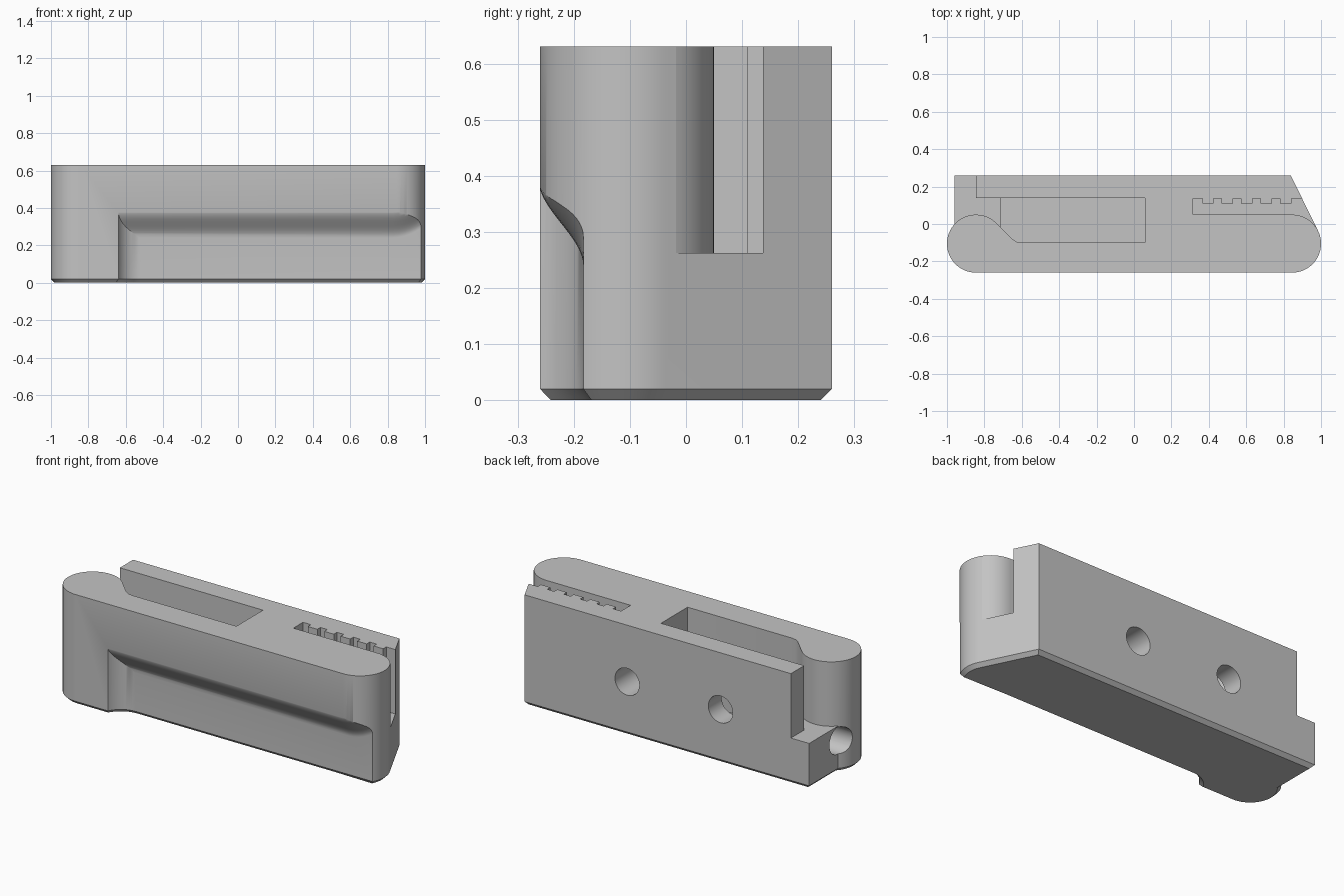
import bpy, bmesh, math
from mathutils import Matrix

cube = bpy.data.objects.get("Cube")
if cube:
    bpy.data.objects.remove(cube)

HEIGHT, LEDGE, FLOOR = 0.63, 0.262, 0.10
CX, CY, R = 0.845, -0.105, 0.155      # rounded ends
HOLE_R = 0.077


def arc(cx, cy, r, start, end, n=24):
    angles = [math.radians(start + (end - start) * i / n) for i in range(n + 1)]
    return [(cx + r * math.cos(a), cy + r * math.sin(a)) for a in angles]


def make_object(name, bm):
    bmesh.ops.recalc_face_normals(bm, faces=bm.faces)
    mesh = bpy.data.meshes.new(name)
    bm.to_mesh(mesh)
    bm.free()
    obj = bpy.data.objects.new(name, mesh)
    bpy.context.collection.objects.link(obj)
    return obj


def prism(name, outline, z0, z1):
    bm = bmesh.new()
    base = bm.faces.new([bm.verts.new((x, y, z0)) for x, y in outline])
    top = bmesh.ops.extrude_face_region(bm, geom=[base])["geom"]
    verts = [v for v in top if isinstance(v, bmesh.types.BMVert)]
    bmesh.ops.translate(bm, verts=verts, vec=(0, 0, z1 - z0))
    return make_object(name, bm)


def drill(name, centre, axis, length):
    bm = bmesh.new()
    turn = Matrix.Rotation(math.pi / 2, 4, axis)
    bmesh.ops.create_cone(bm, cap_ends=True, segments=48, radius1=HOLE_R, radius2=HOLE_R,
                          depth=length, matrix=Matrix.Translation(centre) @ turn)
    return make_object(name, bm)


def combine(target, tool, operation="DIFFERENCE"):
    mod = target.modifiers.new("cut", "BOOLEAN")
    mod.operation, mod.solver, mod.object = operation, "EXACT", tool
    bpy.context.view_layer.objects.active = target
    bpy.ops.object.modifier_apply(modifier=mod.name)
    bpy.data.objects.remove(tool)


# Main body: rounded front ends, flat back, slanted right end
left_meet = 138
left_end = arc(-CX, CY, R, 270, left_meet, 36)
right_end = arc(CX, CY, R, -90, 26.57, 32)
body = prism("body", right_end + [(0.838, 0.26), (left_end[-1][0], 0.26)] + left_end[::-1],
             0, HEIGHT)

# Finger recess: S-curved top that rises at the right end
bm = bmesh.new()
rows = []
for x in [-0.8, 0.8] + [0.8 + 0.03 * i for i in range(1, 9)]:
    rise = 0.04 * (max(0, x - 0.82) / 0.14) ** 2
    section = [(-0.5, -0.2), (-0.183, -0.2)]
    for i in range(17):
        t = i / 16
        section.append((-0.183 - 0.079 * t * t * (3 - 2 * t), 0.24 + 0.15 * t + rise))
    section.append((-0.5, 0.39 + rise))
    rows.append([bm.verts.new((x, y, z)) for y, z in section])
for a, b in zip(rows, rows[1:]):
    for i in range(len(a)):
        j = (i + 1) % len(a)
        bm.faces.new((a[i], a[j], b[j], b[i]))
bm.faces.new(rows[0])
bm.faces.new(rows[-1])
recess = make_object("recess_cutter", bm)
plan = arc(-0.52, -0.315, 0.132, 90, 165, 16) + [(-0.6475, -0.6), (1.2, -0.6), (1.2, -0.183)]
combine(recess, prism("recess_plan", plan, -0.5, 0.9), "INTERSECT")
combine(body, recess)

# Chamfer around the underside
bm = bmesh.new()
bm.from_mesh(body.data)
bmesh.ops.remove_doubles(bm, verts=bm.verts, dist=0.0002)
bmesh.ops.dissolve_limit(bm, angle_limit=0.005, verts=bm.verts, edges=bm.edges)
bm.normal_update()
rim = [e for e in bm.edges if all(abs(v.co.z) < 0.0005 for v in e.verts)
       and any(abs(f.normal.z) < 0.5 for f in e.link_faces)]
bmesh.ops.bevel(bm, geom=rim, offset=0.02, segments=1, affect="EDGES", clamp_overlap=False)
bm.to_mesh(body.data)
bm.free()

# Open pocket on the left, its curved wall following the rounded end
diagonal = -CX + CY + R * math.sqrt(2)
bend = [(-0.6, -0.1), (-0.627, -0.095), (-0.651, diagonal + 0.651)]
pocket_end = [(-0.06 + 0.12, 0.14), (0.06, -0.1)]
upper = [(-1.2, 0.4), (-CX, 0.4), (-CX, 0.14)] + pocket_end + bend
upper += arc(-CX, CY, R, 45, left_meet, 24) + [(-1.2, 0.1)]
combine(body, prism("pocket_cutter", upper, LEDGE, 0.9))
deep = [(-0.715, 0.14)] + pocket_end + bend + [(-0.715, diagonal + 0.715)]
combine(body, prism("deep_pocket_cutter", deep, FLOOR, 0.9))

# Toothed slot on the right
slot = [(0.315, 0.05)] + arc(CX, CY, R, 90, 34, 16) + [(1.2, 0.1), (1.2, 0.137)]
for i in reversed(range(5)):
    x = 0.365 + 0.104 * i
    slot += [(x + 0.06, 0.137), (x + 0.06, 0.109), (x, 0.109), (x, 0.137)]
slot.append((0.315, 0.137))
combine(body, prism("slot_cutter", slot, LEDGE, 0.9))

# Two holes in the back and one in the left end
for x in (0.19, -0.40):
    combine(body, drill("back_hole_cutter", (x, 0.23, 0.307), "X", 0.5))
combine(body, drill("end_hole_cutter", (-0.9, 0.0, 0.18), "Y", 0.5))

# Finish: one plain grey, smooth curves with sharp edges
grey = bpy.data.materials.new("plain_grey")
grey.use_nodes = True
colour = (0.55, 0.55, 0.55, 1)
grey.diffuse_color = colour
grey.node_tree.nodes["Principled BSDF"].inputs["Base Color"].default_value = colour
body.data.materials.clear()
body.data.materials.append(grey)
for p in body.data.polygons:
    p.material_index = 0
bpy.ops.object.select_all(action="DESELECT")
body.select_set(True)
bpy.context.view_layer.objects.active = body
bpy.ops.object.shade_smooth_by_angle(angle=math.radians(30))
